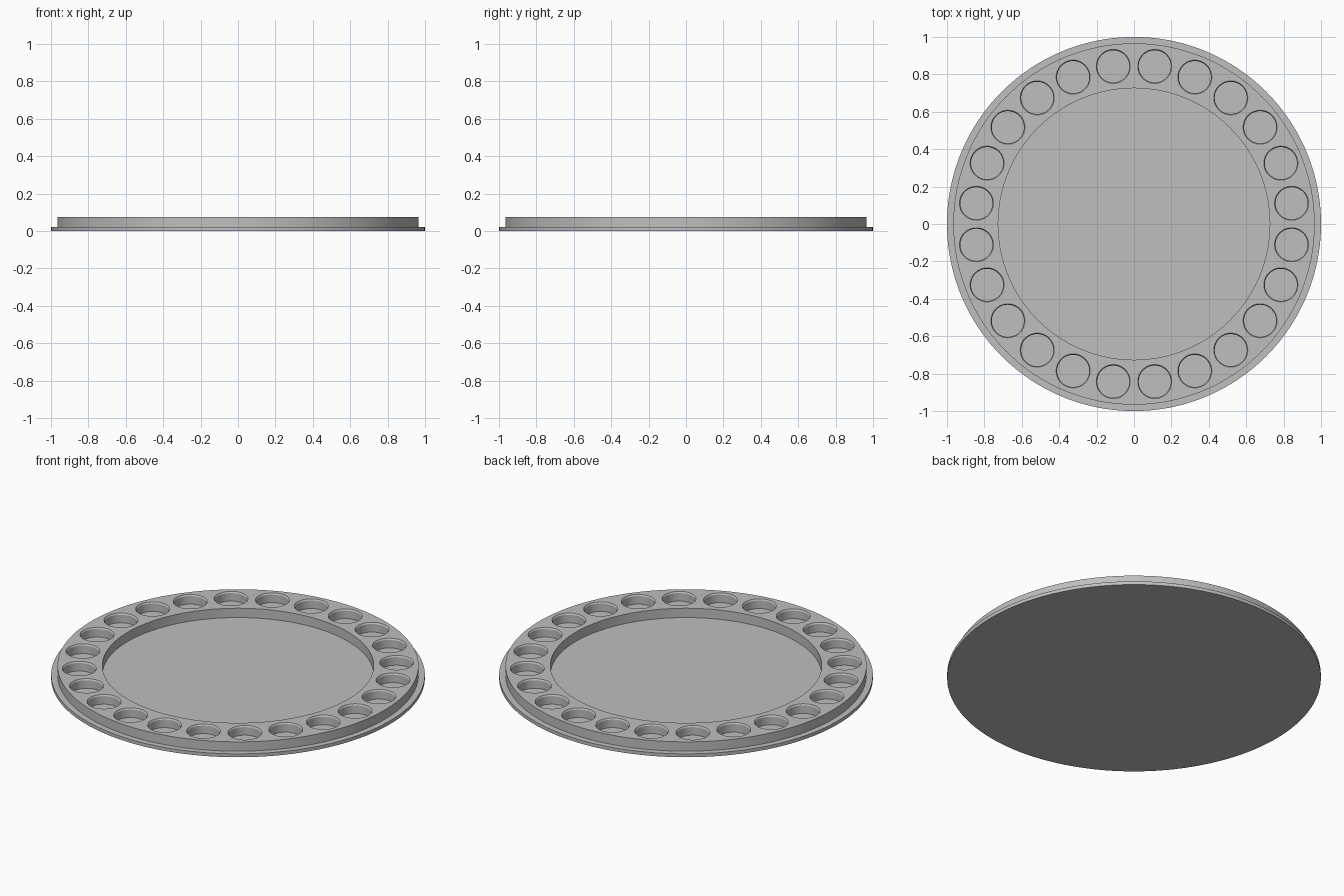
import bpy, bmesh, math
from mathutils import Matrix

HOLES = 24
RING_R = 0.85

cube = bpy.data.objects.get("Cube")
if cube:
    bpy.data.objects.remove(cube, do_unlink=True)

# Single grey material
grey = bpy.data.materials.new("grey")
grey.use_nodes = True
grey.diffuse_color = (0.52, 0.52, 0.52, 1)
grey.node_tree.nodes["Principled BSDF"].inputs["Base Color"].default_value = grey.diffuse_color


def lathe(bm, profile, segments, centre=(0, 0)):
    """Turn a bottom-to-top (radius, z) profile into a capped solid."""
    rings = []
    for r, z in profile:
        angles = [math.tau * i / segments for i in range(segments)]
        rings.append([bm.verts.new((centre[0] + r * math.cos(a),
                                    centre[1] + r * math.sin(a), z)) for a in angles])
    for low, high in zip(rings, rings[1:]):
        for i in range(segments):
            j = (i + 1) % segments
            bm.faces.new((low[i], low[j], high[j], high[i]))
    bm.faces.new(rings[0][::-1])
    bm.faces.new(rings[-1])


def make_object(name, bm):
    mesh = bpy.data.meshes.new(name)
    bmesh.ops.recalc_face_normals(bm, faces=bm.faces[:])
    bm.to_mesh(mesh)
    bm.free()
    mesh.materials.append(grey)
    obj = bpy.data.objects.new(name, mesh)
    bpy.context.collection.objects.link(obj)
    return obj


# Tray: thin flange, raised rim and sunken round floor
bm = bmesh.new()
lathe(bm, [(1, 0), (1, 0.02), (0.966, 0.02), (0.966, 0.075),
           (0.726, 0.075), (0.726, 0.02)], 160)
tray = make_object("round_tray", bm)

# Cutter: ring of round pockets with a small chamfer at the mouth
bm = bmesh.new()
for i in range(HOLES):
    a = math.tau * (i + 0.5) / HOLES
    lathe(bm, [(0.086, 0.02), (0.086, 0.067), (0.091, 0.075), (0.091, 0.1)], 48,
          (RING_R * math.cos(a), RING_R * math.sin(a)))
cutter = make_object("pocket_cutter", bm)
cutter.hide_render = True

cut = tray.modifiers.new("pockets", "BOOLEAN")
cut.operation = "DIFFERENCE"
cut.solver = "EXACT"
cut.object = cutter

# Apply the cut and drop the helper
bpy.ops.object.select_all(action="DESELECT")
tray.select_set(True)
bpy.context.view_layer.objects.active = tray
bpy.ops.object.modifier_apply(modifier=cut.name)
bpy.data.objects.remove(cutter, do_unlink=True)
bpy.ops.object.shade_smooth_by_angle(angle=math.radians(25))
